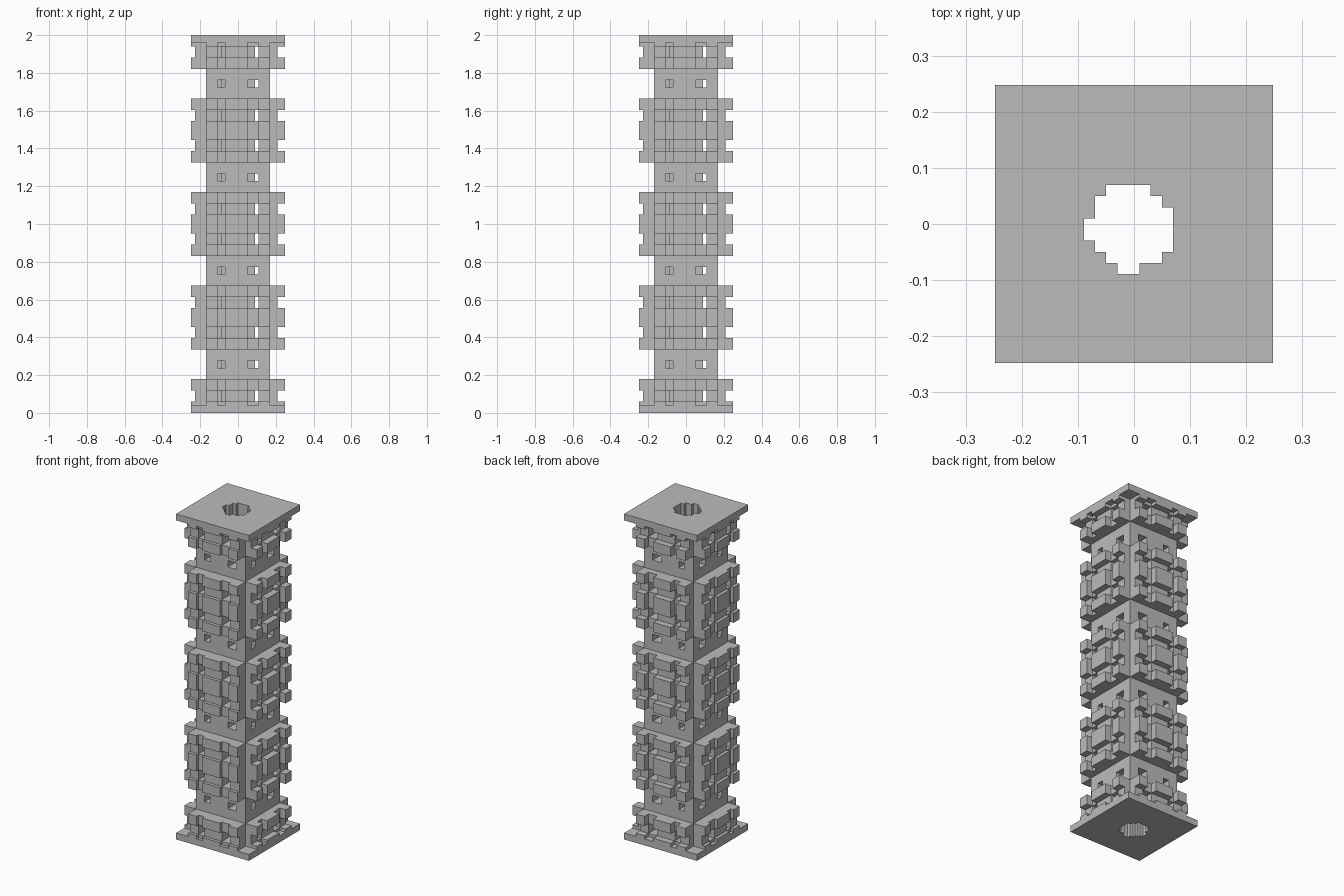
import bpy, bmesh

if "Cube" in bpy.data.objects:
    bpy.data.objects.remove(bpy.data.objects["Cube"])

U = 2 / 101            # block size: the column is 25 x 25 x 101 blocks
HALF = 12.5
LO, HI = 4, 21         # shaft limits inside the 25-block footprint

stone = bpy.data.materials.new("grey_stone")
stone.diffuse_color = (0.5, 0.5, 0.5, 1)
stone.use_nodes = True
stone.node_tree.nodes["Principled BSDF"].inputs["Base Color"].default_value = stone.diffuse_color

# Stepped round bore through the middle: row -> (first, end) column
BORE = {8: (11, 13), 9: (10, 15), 10: (9, 16), 11: (8, 16),
        12: (8, 16), 13: (9, 16), 14: (9, 15), 15: (10, 14)}


def in_bore(i, j):
    return j in BORE and BORE[j][0] <= i < BORE[j][1]


def is_slot(t):
    """Narrow lattice columns, where the windows sit."""
    return 7 <= t < 9 or 15 <= t < 18


def build(name, bands, filled):
    """Make a watertight stepped solid; bands are (z0, z1, kind)."""
    cells = {(i, j, k) for k, b in enumerate(bands) for i in range(25)
             for j in range(25) if filled(i, j, b[2])}
    bm = bmesh.new()
    cache = {}

    def vert(x, y, z):
        if (x, y, z) not in cache:
            cache[x, y, z] = bm.verts.new(((x - HALF) * U, (y - HALF) * U, z * U))
        return cache[x, y, z]

    def touches(k, step):
        n = k + step
        if not 0 <= n < len(bands):
            return False
        return bands[n][0] == bands[k][1] if step > 0 else bands[n][1] == bands[k][0]

    for i, j, k in cells:
        a, b = bands[k][:2]
        x, y = i + 1, j + 1
        sides = [((i - 1, j, k), [(i, j, a), (i, j, b), (i, y, b), (i, y, a)]),
                 ((i + 1, j, k), [(x, j, a), (x, y, a), (x, y, b), (x, j, b)]),
                 ((i, j - 1, k), [(i, j, a), (x, j, a), (x, j, b), (i, j, b)]),
                 ((i, j + 1, k), [(i, y, a), (i, y, b), (x, y, b), (x, y, a)]),
                 ((i, j, k - 1), [(i, j, a), (i, y, a), (x, y, a), (x, j, a)]),
                 ((i, j, k + 1), [(i, j, b), (x, j, b), (x, y, b), (i, y, b)])]
        for near, quad in sides:
            if near in cells and (near[2] == k or touches(k, near[2] - k)):
                continue
            bm.faces.new([vert(*p) for p in quad])
    # Merge flat areas into large faces
    bmesh.ops.dissolve_limit(bm, angle_limit=0.01, verts=bm.verts[:], edges=bm.edges[:])
    me = bpy.data.meshes.new(name)
    bm.to_mesh(me)
    bm.free()
    me.materials.append(stone)
    ob = bpy.data.objects.new(name, me)
    bpy.context.collection.objects.link(ob)
    return ob


# Height bands, repeating every 25 blocks and clipped between the plates
bands = []
for c in range(0, 101, 25):
    for z0, z1, kind in ((-8, -5, "block"), (-5, -2, "lattice"), (-2, 3, "block"),
                         (3, 6, "lattice"), (6, 9, "block"), (9, 12, "gap"),
                         (12, 14, "window"), (14, 17, "gap")):
        z0, z1 = max(c + z0, 2), min(c + z1, 99)
        if z0 < z1:
            bands.append((z0, z1, kind))


# Shaft with bore and small windows
def shaft(i, j, kind):
    if not (LO <= i < HI and LO <= j < HI) or in_bore(i, j):
        return False
    if kind in ("lattice", "window"):
        for across, along in ((i, j), (j, i)):
            shallow = min(along - LO, HI - 1 - along) < 4
            if is_slot(across) and (shallow or across == 17):
                return False
    return True


build("shaft", bands, shaft)


# Raised lattice of blocks and thinner struts on each face
def relief(axis, positive):
    def filled(i, j, kind):
        across, out = (j, i) if axis == 0 else (i, j)
        if kind in ("gap", "window") or not LO <= across < HI:
            return False
        height = out - HI + 1 if positive else LO - out
        thin = 2 if positive else 3
        slot = is_slot(across)
        if kind == "lattice":
            limit = 0 if slot else thin
        else:
            limit = thin if slot else 4
        return 1 <= height <= limit
    return filled


for name, axis, positive in (("left_relief", 0, False), ("right_relief", 0, True),
                             ("front_relief", 1, False), ("back_relief", 1, True)):
    build(name, bands, relief(axis, positive))

# Square end plates
for name, z in (("base_plate", 0), ("top_plate", 99)):
    build(name, [(z, z + 2, "plate")], lambda i, j, kind: not in_bore(i, j))
